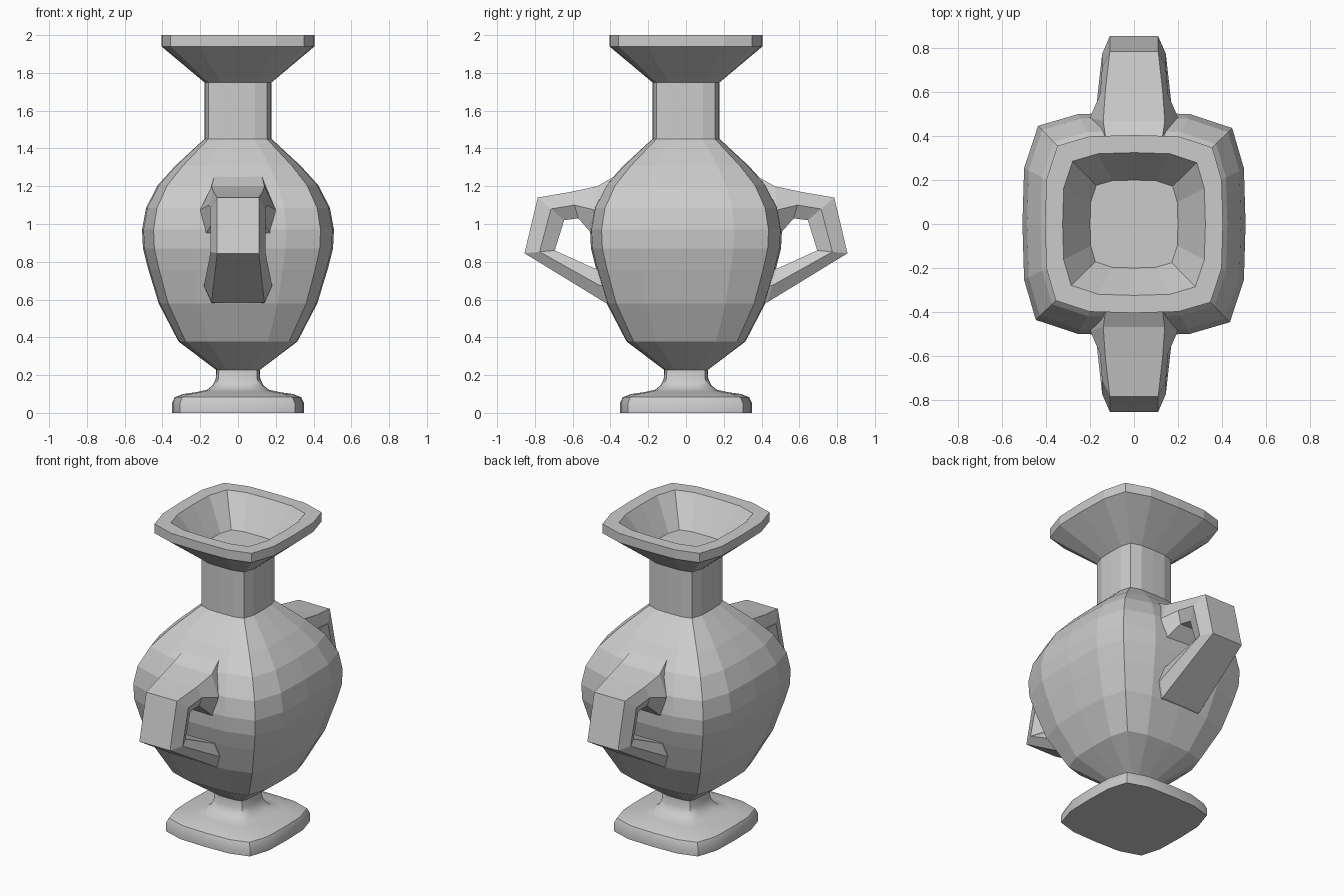
import bpy, bmesh

if "Cube" in bpy.data.objects:
    bpy.data.objects.remove(bpy.data.objects["Cube"])

# Quarter of the rounded-square section; four turns give 16 points
QUARTER = [(1, 0), (0.985, 0.5), (0.88, 0.86), (0.5, 0.985)]


def section(r, z):
    pts = []
    for turn in range(4):
        for x, y in QUARTER:
            for _ in range(turn):
                x, y = -y, x
            pts.append((x * r, y * r, z))
    return pts


def loft(name, rings):
    bm = bmesh.new()
    loops = [[bm.verts.new(p) for p in ring] for ring in rings]
    n = len(loops[0])
    for a, b in zip(loops, loops[1:]):
        for i in range(n):
            j = (i + 1) % n
            bm.faces.new((a[i], a[j], b[j], b[i]))
    bm.faces.new(loops[0][::-1])
    bm.faces.new(loops[-1])
    bmesh.ops.recalc_face_normals(bm, faces=bm.faces[:])
    mesh = bpy.data.meshes.new(name)
    bm.to_mesh(mesh)
    bm.free()
    obj = bpy.data.objects.new(name, mesh)
    bpy.context.collection.objects.link(obj)
    return obj


# Foot with a softly flared stem
foot = loft("foot", [section(r, z) for r, z in [
    (0.35, 0), (0.35, 0.05), (0.335, 0.083), (0.29, 0.1), (0.22, 0.11),
    (0.165, 0.122), (0.135, 0.145), (0.118, 0.18), (0.115, 0.23)]])
bpy.context.view_layer.objects.active = foot
foot.select_set(True)
bpy.ops.object.shade_smooth_by_angle(angle=0.6)

# Body, neck, flared rim and the sunken mouth
loft("vase_body", [section(r, z) for r, z in [
    (0.112, 0.225), (0.315, 0.378), (0.42, 0.58), (0.475, 0.76), (0.503, 0.87),
    (0.508, 0.97), (0.487, 1.085), (0.425, 1.205), (0.33, 1.31), (0.178, 1.45),
    (0.178, 1.75), (0.405, 1.94), (0.405, 2.0), (0.325, 2.0), (0.2, 1.81)]])


# Handles: hexagonal strap given by outer point, inner point, outer/mid/inner half widths (y, z)
STATIONS = [
    ((0.33, 1.28), (0.40, 0.94), 0.12, 0.17, 0.17),
    ((0.47, 1.20), (0.50, 0.95), 0.14, 0.20, 0.17),
    ((0.61, 1.17), (0.57, 1.03), 0.13, 0.155, 0.12),
    ((0.785, 1.14), (0.645, 1.02), 0.11, 0.145, 0.11),
    ((0.855, 0.845), (0.695, 0.86), 0.11, 0.145, 0.11),
    ((0.43, 0.585), (0.485, 0.765), 0.14, 0.18, 0.16),
    ((0.33, 0.57), (0.36, 0.75), 0.14, 0.18, 0.16)]


def strap(o, i, wo, wm, wi, side):
    my, mz = (o[0] + i[0]) / 2, (o[1] + i[1]) / 2
    pts = [(-wo, *o), (wo, *o), (wm, my, mz), (wi, *i), (-wi, *i), (-wm, my, mz)]
    return [(x, y * side, z) for x, y, z in pts]


for side, name in ((-1, "front_handle"), (1, "back_handle")):
    loft(name, [strap(*s, side) for s in STATIONS])
